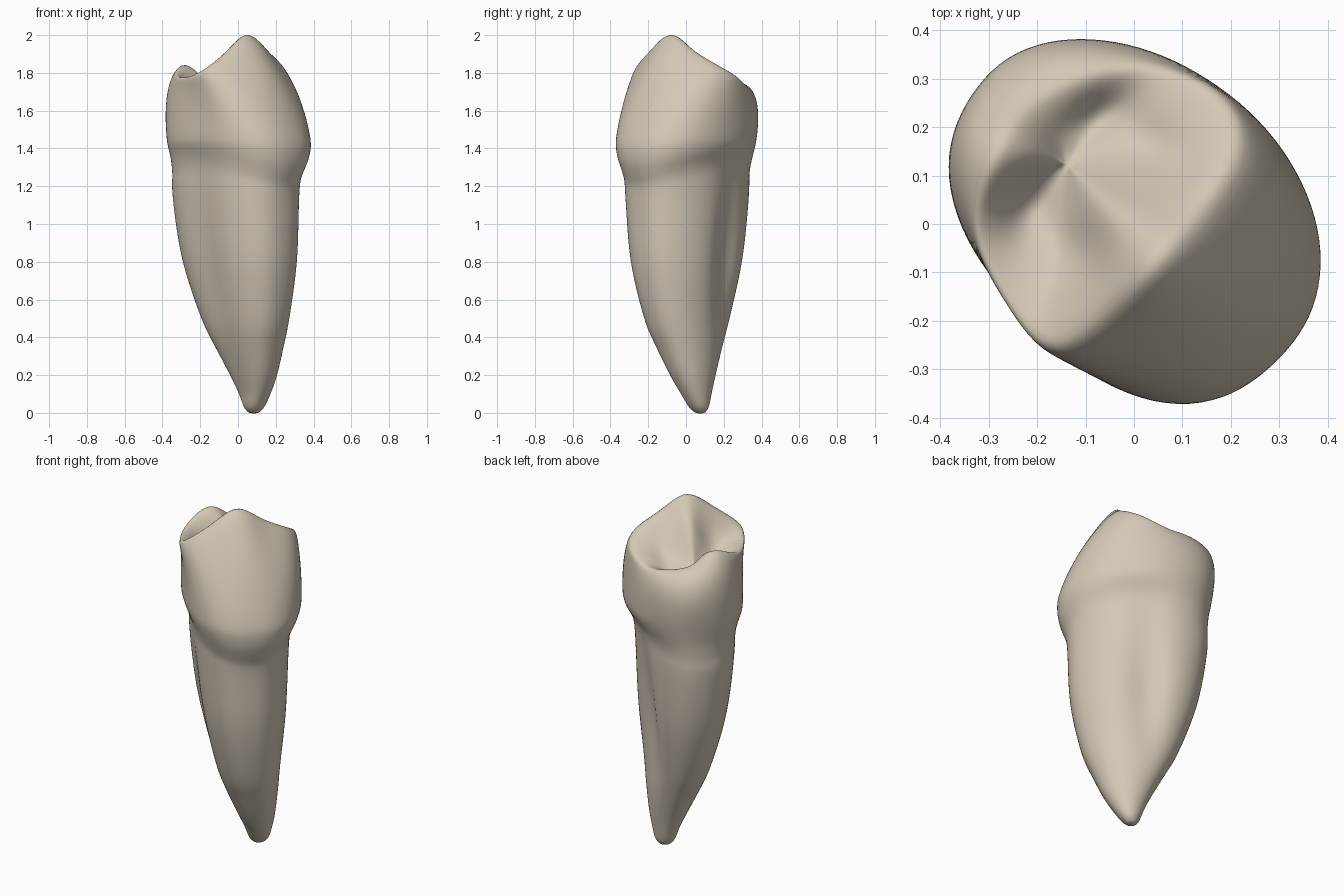
import bpy, bmesh, math
from mathutils import Vector

if "Cube" in bpy.data.objects:
    bpy.data.objects.remove(bpy.data.objects["Cube"])

SEG = 48       # points around each ring
SUB = 3        # rings per station step

# Stations: height, inner/outer limit (u), left/right limit (v); u points to front right
STATIONS = [
    (0.000, -0.018, 0.028, 0.088, 0.138),
    (0.030, -0.038, 0.060, 0.058, 0.164),
    (0.100, -0.062, 0.107, 0.032, 0.179),
    (0.200, -0.102, 0.162, -0.014, 0.194),
    (0.350, -0.172, 0.224, -0.080, 0.208),
    (0.500, -0.242, 0.280, -0.135, 0.219),
    (0.800, -0.340, 0.340, -0.206, 0.250),
    (1.100, -0.390, 0.354, -0.242, 0.266),
    (1.200, -0.393, 0.362, -0.250, 0.275),
    (1.260, -0.396, 0.384, -0.260, 0.290),
    (1.330, -0.402, 0.406, -0.276, 0.316),
    (1.420, -0.416, 0.413, -0.295, 0.336),
]
# Crest of the biting edge, one point (u, v, height) every 30 degrees from the main cusp
CREST = [
    (0.098, -0.025, 2.035), (0.080, 0.13, 1.94), (0.042, 0.272, 1.86),
    (-0.06, 0.322, 1.795), (-0.19, 0.268, 1.735), (-0.285, 0.16, 1.745),
    (-0.33, 0.03, 1.77), (-0.31, -0.10, 1.853), (-0.23, -0.243, 1.79),
    (-0.08, -0.308, 1.785), (0.06, -0.32, 1.83), (0.094, -0.19, 1.925),
]
PIT = Vector((-0.19, -0.01, 1.705))


def spline(p0, p1, p2, p3, t):
    """Catmull-Rom between p1 and p2."""
    return [0.5 * (2 * b + (c - a) * t + (2 * a - 5 * b + 4 * c - d) * t * t
                   + (3 * b - a - 3 * c + d) * t ** 3)
            for a, b, c, d in zip(p0, p1, p2, p3)]


def bell(x, width):
    return math.exp(-(x / width) ** 2)


def wall_ring(z, u0, u1, v0, v1):
    """Rounded cross-section with side grooves on the root."""
    ring = []
    cu, cv, a, b = (u0 + u1) / 2, (v0 + v1) / 2, (u1 - u0) / 2, (v1 - v0) / 2
    for i in range(SEG):
        t = 2 * math.pi * i / SEG
        c, s = math.cos(t), math.sin(t)
        n = 2.55 if s < 0 else (2.2 if c > 0 else 1.85)
        k = (abs(c) ** n + abs(s) ** n) ** (-1 / n)
        u, v = cu + a * c * k, cv + b * s * k
        depth = 0.055 if s > 0 else 0.024
        centre = -0.09 if s > 0 else -0.04
        v -= math.copysign(depth, s) * bell(u - centre, 0.1) * bell(z - 0.82, 0.36) * abs(s)
        # neck line rises on the two sides
        lift = (0.08 * s * s + 0.03 * max(0, -c)) * bell(z - 1.24, 0.16)
        ring.append(Vector((u, v, z + lift)))
    return ring


def crest_ring():
    ring, n = [], len(CREST)
    for i in range(SEG):
        f = i * n / SEG
        j = int(f)
        ring.append(Vector(spline(*[CREST[(j + d) % n] for d in (-1, 0, 1, 2)], f - j)))
    return ring


# Root and neck
rings = []
last = len(STATIONS) - 1
for j in range(last):
    pts = [STATIONS[min(max(j + d, 0), last)] for d in (-1, 0, 1, 2)]
    for k in range(SUB):
        rings.append(wall_ring(*spline(*pts, k / SUB)))
belly = wall_ring(*STATIONS[-1])
rings.append(belly)

# Crown wall: curve from the belly to the crest, bulging except on the sloping front
crest = crest_ring()
STEPS = 10
for k in range(1, STEPS + 1):
    t = k / STEPS
    ring = []
    for i in range(SEG):
        lo, hi = belly[i], crest[i]
        c, s = math.cos(2 * math.pi * i / SEG), math.sin(2 * math.pi * i / SEG)
        front, back = max(0, c) ** 0.7, max(0, -c)
        side = max(0, -s) * (1 - front)
        ctrl = lo.lerp(hi, -0.4 + 0.72 * front - 0.4 * back + 0.5 * side)
        ctrl.z = lo.z + (hi.z - lo.z) * (0.68 - 0.16 * front + 0.15 * back)
        ring.append(lo * (1 - t) ** 2 + ctrl * 2 * t * (1 - t) + hi * t * t)
    rings.append(ring)

# Chewing surface: slopes to the central pit with ridge and fissures
CAP = 12
for k in range(1, CAP):
    t = k / CAP
    ring = []
    for i in range(SEG):
        p = crest[i].lerp(PIT, t)
        back = max(0, -math.cos(2 * math.pi * i / SEG))
        p.z = crest[i].z + (PIT.z - crest[i].z) * t ** (1 + 0.8 * back)
        fade = math.sin(math.pi * t)
        p.z += 0.03 * bell(p.y + 0.01, 0.06) * bell(p.x + 0.06, 0.12) * fade
        p.z -= 0.04 * bell(p.x + 0.05, 0.06) * bell(p.y + 0.13, 0.05) * fade
        p.z -= 0.05 * bell(p.x + 0.21, 0.05) * bell(p.y - 0.10, 0.09) * fade
        p.z -= 0.06 * bell(p.x + 0.17, 0.05) * bell(p.y + 0.13, 0.08) * fade
        p.z -= 0.03 * bell(p.x + 0.09, 0.08) * bell(p.y - 0.14, 0.05) * fade
        ring.append(p)
    rings.append(ring)

# Skin the rings into one closed surface, turned so u points to the front right
H = math.sqrt(0.5)
bm = bmesh.new()


def vert(p):
    return bm.verts.new((H * (p.x + p.y), H * (p.y - p.x), p.z))


loops = [[vert(p) for p in ring] for ring in rings]
for lo, hi in zip(loops, loops[1:]):
    for i in range(SEG):
        j = (i + 1) % SEG
        bm.faces.new((lo[i], lo[j], hi[j], hi[i]))
tip = vert(Vector((0.004, 0.113, -0.004)))
pit = vert(PIT)
for i in range(SEG):
    j = (i + 1) % SEG
    bm.faces.new((tip, loops[0][j], loops[0][i]))
    bm.faces.new((pit, loops[-1][i], loops[-1][j]))
# Soften the crest and the neck line
soft = [v for ring in loops[24:] for v in ring] + [pit]
for _ in range(3):
    bmesh.ops.smooth_vert(bm, verts=soft, factor=0.4,
                          use_axis_x=True, use_axis_y=True, use_axis_z=True)
bmesh.ops.recalc_face_normals(bm, faces=bm.faces)
for f in bm.faces:
    f.smooth = True

mesh = bpy.data.meshes.new("tooth")
bm.to_mesh(mesh)
bm.free()
tooth = bpy.data.objects.new("tooth", mesh)
bpy.context.collection.objects.link(tooth)

# Enamel colour and smoothing
enamel = bpy.data.materials.new("ivory")
enamel.diffuse_color = (0.65, 0.58, 0.47, 1)
enamel.use_nodes = True
enamel.node_tree.nodes["Principled BSDF"].inputs["Base Color"].default_value = enamel.diffuse_color
mesh.materials.append(enamel)
sub = tooth.modifiers.new("smooth", 'SUBSURF')
sub.levels = sub.render_levels = 1
